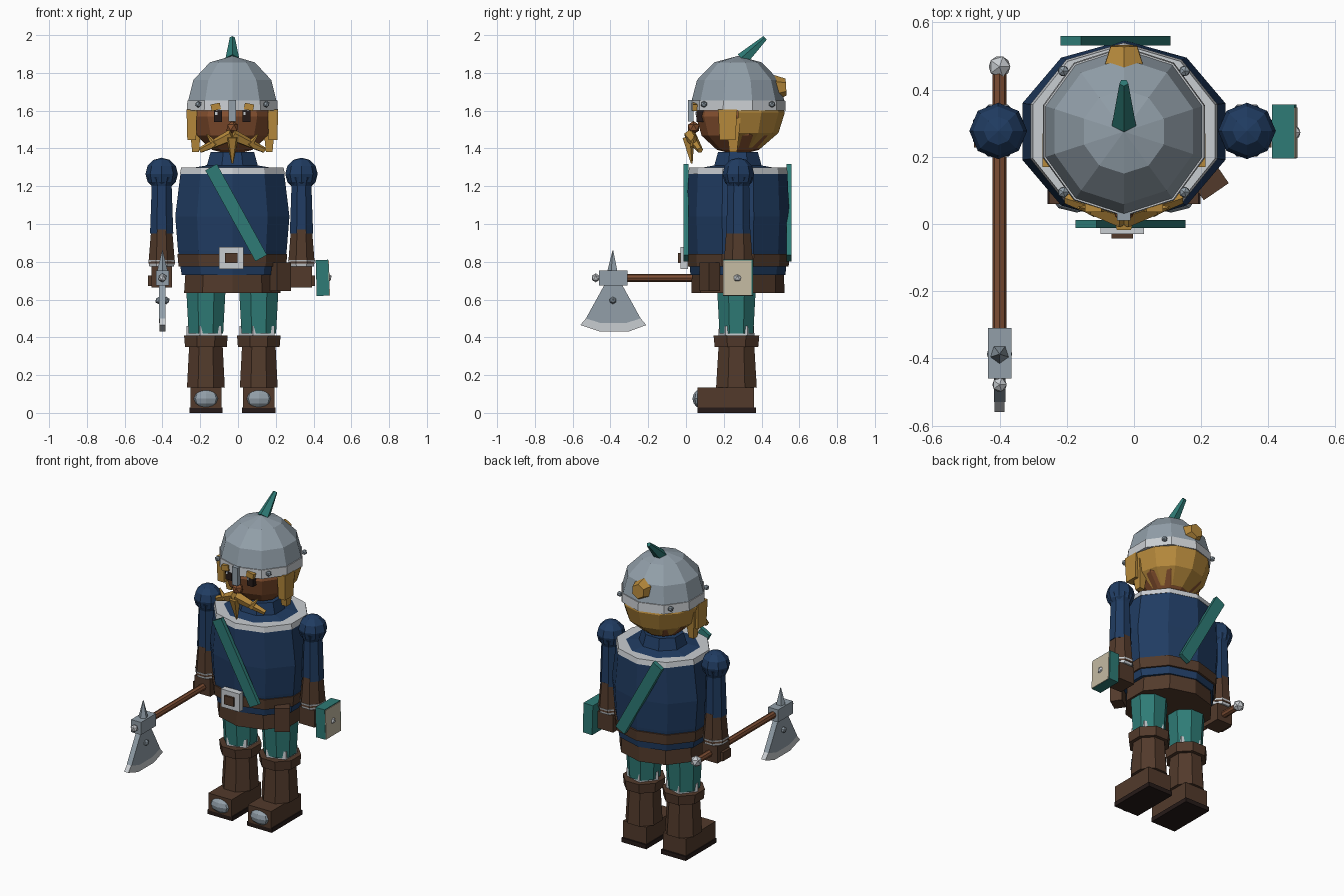
import bpy, bmesh, math
from mathutils import Vector, Matrix

old = bpy.data.objects.get("Cube")
if old:
    bpy.data.objects.remove(old, do_unlink=True)

CX, CY = -0.03, 0.275   # body axis


def material(name, hexa):
    rgb = [int(hexa[i:i + 2], 16) / 255 for i in (0, 2, 4)]
    col = [c / 12.92 if c < 0.04 else ((c + 0.055) / 1.055) ** 2.4 for c in rgb] + [1]
    m = bpy.data.materials.new(name)
    m.use_nodes = True
    m.diffuse_color = col
    m.node_tree.nodes["Principled BSDF"].inputs["Base Color"].default_value = col
    return m


navy = material("navy cloth", "203C62")
leather = material("dark leather", "523A2B")
teal = material("teal cloth", "2E7B76")
steel = material("steel", "929FA9")
silver = material("pale trim", "C9CDD1")
gold = material("golden hair", "B78A3C")
skin = material("brown skin", "85502F")
wood = material("wood", "7C4D33")
dark = material("near black", "251A18")
cream = material("cream", "C4BAA2")


def finish(name, bm, mat):
    bmesh.ops.recalc_face_normals(bm, faces=bm.faces)
    me = bpy.data.meshes.new(name)
    bm.to_mesh(me)
    bm.free()
    me.materials.append(mat)
    ob = bpy.data.objects.new(name, me)
    bpy.context.collection.objects.link(ob)
    return ob


def box(name, mat, centre, size, rot=None, taper=1):
    bm = bmesh.new()
    bmesh.ops.create_cube(bm, size=1)
    for v in bm.verts:
        if v.co.z < 0:
            v.co.xy *= taper
        v.co = Vector([a * b for a, b in zip(v.co, size)])
    m = Matrix.Translation(centre)
    if rot:
        m = m @ Matrix.Rotation(rot[0], 4, rot[1])
    bm.transform(m)
    return finish(name, bm, mat)


def cone(name, mat, a, b, ra, rb, sides=6):
    a, b = Vector(a), Vector(b)
    d = b - a
    bm = bmesh.new()
    bmesh.ops.create_cone(bm, cap_ends=True, segments=sides, radius1=ra, radius2=rb, depth=d.length)
    bm.transform(Matrix.Translation((a + b) / 2) @ d.to_track_quat('Z', 'Y').to_matrix().to_4x4())
    return finish(name, bm, mat)


def ball(name, mat, centre, size, seg=8, rings=6, keep=None):
    bm = bmesh.new()
    bmesh.ops.create_uvsphere(bm, u_segments=seg, v_segments=rings, radius=1)
    if keep:   # keep only the half facing this direction
        bmesh.ops.bisect_plane(bm, geom=bm.verts[:] + bm.edges[:] + bm.faces[:],
                               plane_co=(0, 0, 0), plane_no=keep, clear_inner=True)
    bm.transform(Matrix.Translation(centre) @ Matrix.Diagonal((*size, 1)))
    return finish(name, bm, mat)


def gem(name, mat, centre, r):
    bm = bmesh.new()
    bmesh.ops.create_icosphere(bm, subdivisions=1, radius=r)
    bm.transform(Matrix.Translation(centre))
    return finish(name, bm, mat)


def loft(name, mat, rings, x=CX, y=CY, sides=10):
    """Stack of (height, x radius, y radius) rings, capped at both ends."""
    bm = bmesh.new()
    loops = []
    for z, rx, ry in rings:
        angles = [2 * math.pi * (i + 0.5) / sides for i in range(sides)]
        k = 1 / math.cos(math.pi / sides) ** 0.5
        loops.append([bm.verts.new((x + rx * k * math.cos(t), y + ry * k * math.sin(t), z)) for t in angles])
    for lo, hi in zip(loops, loops[1:]):
        for i in range(sides):
            j = (i + 1) % sides
            bm.faces.new((lo[i], lo[j], hi[j], hi[i]))
    bm.faces.new(loops[0])
    bm.faces.new(loops[-1])
    return finish(name, bm, mat)


def plate(name, mat, x, thick, pts):
    """Side-on (y, z) outline extruded across x."""
    bm = bmesh.new()
    f = bm.faces.new([bm.verts.new((x - thick / 2, y, z)) for y, z in pts])
    r = bmesh.ops.extrude_face_region(bm, geom=[f])
    bmesh.ops.translate(bm, vec=(thick, 0, 0), verts=[v for v in r["geom"] if isinstance(v, bmesh.types.BMVert)])
    return finish(name, bm, mat)


# Torso, belt and skirt
loft("skirt", leather, [(0.635, 0.262, 0.24), (0.735, 0.255, 0.238)])
loft("tunic", navy, [(0.73, 0.275, 0.245), (0.86, 0.295, 0.257), (1.04, 0.31, 0.265), (1.28, 0.28, 0.255)])
loft("belt", leather, [(0.775, 0.292, 0.262), (0.84, 0.298, 0.265)])
loft("collar_trim", silver, [(1.265, 0.285, 0.258), (1.298, 0.278, 0.252)])
loft("collar", navy, [(1.295, 0.235, 0.215), (1.31, 0.14, 0.13), (1.38, 0.12, 0.11)], sides=8)
box("buckle", silver, (-0.035, -0.01, 0.82), (0.13, 0.04, 0.115))
box("buckle_centre", leather, (-0.035, -0.033, 0.82), (0.065, 0.02, 0.055))
box("hip_pouch", leather, (0.225, 0.125, 0.72), (0.09, 0.07, 0.15), (0.6, 'Z'))
slope = -math.atan2(0.27, 0.49)
box("strap_front", teal, (-0.01, 0.0, 1.06), (0.07, 0.025, 0.55), (slope, 'Y'))
box("strap_back", teal, (-0.055, 0.545, 1.06), (0.07, 0.028, 0.55), (slope, 'Y'))

# Head and helmet
ball("head", skin, (CX, CY, 1.57), (0.225, 0.222, 0.205), 10, 6)
ball("hair", gold, (CX, CY, 1.59), (0.24, 0.248, 0.215), 12, 6, keep=(0, 1, 0))
ball("helmet_dome", steel, (CX, CY, 1.635), (0.25, 0.25, 0.255), 10, 6, keep=(0, 0, 1))
loft("helmet_band", silver, [(1.6, 0.247, 0.247), (1.655, 0.244, 0.244)])
for i in range(4):
    t = math.pi / 4 + i * math.pi / 2
    gem("helmet_rivet", steel, (CX + 0.255 * math.cos(t), CY + 0.255 * math.sin(t), 1.634), 0.018)
box("nose_guard", steel, (CX, 0.025, 1.6), (0.04, 0.03, 0.115))
cone("plume", teal, (CX, 0.3, 1.87), (CX, 0.42, 1.985), 0.038, 0.014, 5)
cone("hair_bun", gold, (CX, 0.45, 1.72), (CX, 0.53, 1.725), 0.075, 0.045, 6)

# Face
gem("nose", skin, (CX, 0.04, 1.51), 0.035)
cone("beard_point", gold, (CX, 0.01, 1.46), (CX, 0.03, 1.32), 0.035, 0.005, 5)
for s in (-1, 1):
    box("eye", dark, (CX + s * 0.075, 0.075, 1.57), (0.042, 0.04, 0.06))
    box("eye_glint", silver, (CX + s * 0.075 - 0.01, 0.053, 1.585), (0.012, 0.006, 0.014))
    box("eyebrow", gold, (CX + s * 0.088, 0.05, 1.62), (0.05, 0.03, 0.035), (s * 0.2, 'Y'))
    cone("moustache", gold, (CX, 0.02, 1.47), (CX + s * 0.17, 0.075, 1.39), 0.034, 0.016, 5)
    cone("moustache_tip", gold, (CX + s * 0.09, 0.04, 1.415), (CX + s * 0.135, 0.05, 1.475), 0.02, 0.004, 5)
    box("sideburn", gold, (CX + s * 0.215, 0.22, 1.525), (0.055, 0.1, 0.16), taper=0.85)
    box("side_lock", gold, (CX + s * 0.195, 0.25, 1.47), (0.07, 0.08, 0.18), taper=0.5)

# Legs and boots
for s in (-1, 1):
    x, y = CX + s * 0.14, 0.267
    loft("trouser_leg", teal, [(0.42, 0.095, 0.093), (0.65, 0.108, 0.106)], x, y, 8)
    loft("knee_trim", silver, [(0.4, 0.093, 0.09), (0.46, 0.092, 0.088)], x, y, 5)
    loft("boot_cuff", leather, [(0.35, 0.115, 0.12), (0.41, 0.12, 0.126)], x, y, 8)
    loft("boot_shaft", leather, [(0.135, 0.104, 0.112), (0.36, 0.092, 0.098)], x, y, 8)
    box("boot_foot", leather, (x, 0.21, 0.08), (0.165, 0.3, 0.11))
    box("boot_sole", dark, (x, 0.215, 0.014), (0.175, 0.31, 0.028))
    ball("toe_cap", steel, (x, 0.08, 0.075), (0.078, 0.046, 0.05), 8, 6)

# Arms
for s in (-1, 1):
    x, y = CX - 0.004 + s * 0.37, 0.277
    ball("shoulder", navy, (x, y, 1.265), (0.086, 0.084, 0.086), 8, 6)
    loft("upper_arm", navy, [(0.95, 0.064, 0.066), (1.2, 0.055, 0.06), (1.25, 0.078, 0.078)], x, y, 8)
    loft("forearm", leather, [(0.79, 0.073, 0.08), (0.97, 0.058, 0.066)], x, y, 8)
    loft("wrist_trim", silver, [(0.775, 0.068, 0.074), (0.81, 0.074, 0.081)], x, y, 8)
    box("fist", leather, (x, y, 0.72), (0.11, 0.12, 0.11))
    box("fingers", leather, (x + s * 0.01, y - 0.01, 0.7), (0.125, 0.08, 0.055))

# Book held in the left hand
box("book", teal, (0.447, 0.275, 0.715), (0.066, 0.16, 0.19), (-0.03, 'Y'))
box("book_face", cream, (0.481, 0.272, 0.714), (0.006, 0.15, 0.184), (-0.03, 'Y'))
gem("book_gem", silver, (0.472, 0.272, 0.714), 0.026)

# Axe held in the right hand
AX = -0.4
cone("axe_handle", wood, (AX, 0.46, 0.715), (AX, -0.32, 0.715), 0.021, 0.021, 8)
gem("axe_pommel", silver, (AX, 0.468, 0.715), 0.036)
box("axe_socket", steel, (AX, -0.385, 0.715), (0.07, 0.15, 0.08))
gem("axe_end_knob", silver, (AX, -0.478, 0.715), 0.024)
cone("axe_spike", steel, (AX, -0.387, 0.74), (AX, -0.387, 0.86), 0.032, 0.002, 5)
plate("axe_blade", steel, AX, 0.034, [(-0.425, 0.69), (-0.345, 0.69), (-0.24, 0.5), (-0.32, 0.475),
                                      (-0.45, 0.475), (-0.53, 0.5)])
plate("axe_edge", silver, AX, 0.03, [(-0.53, 0.5), (-0.45, 0.475), (-0.32, 0.475), (-0.24, 0.5),
                                     (-0.21, 0.465), (-0.3, 0.432), (-0.46, 0.432), (-0.56, 0.465)])
for s in (-1, 1):
    gem("axe_rivet", steel, (AX + s * 0.02, -0.387, 0.595), 0.02)
